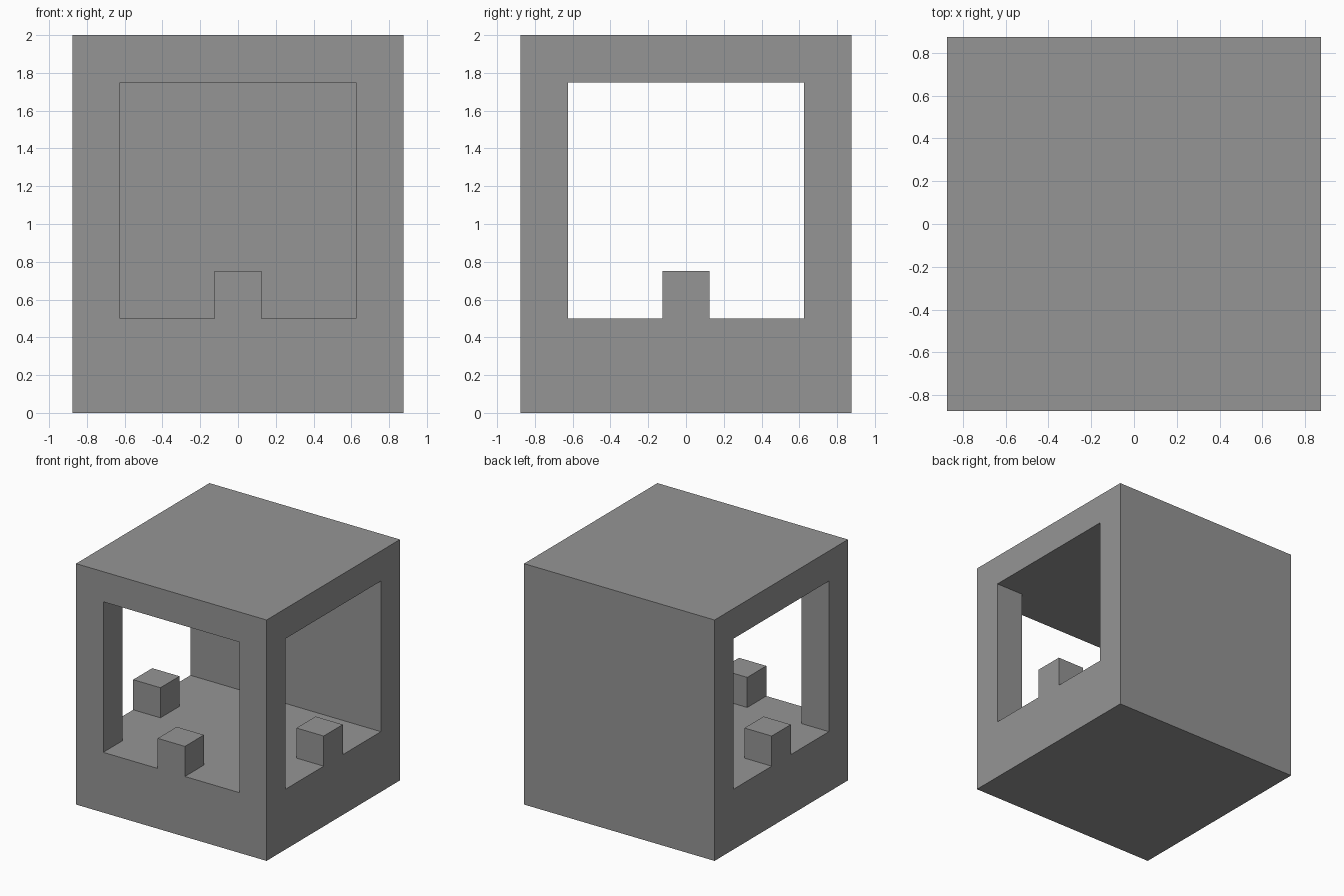
import bpy
import bmesh
from mathutils import Vector

# Grid lines along the plan and the height
PLAN = (-0.875, -0.625, -0.125, 0.125, 0.625, 0.875)
LEVELS = (0, 0.5, 0.75, 1.75, 2.0)
LAST = len(PLAN) - 2
MIDDLE = LAST // 2
ROOF = len(LEVELS) - 2

default = bpy.data.objects.get("Cube")
if default:
    bpy.data.objects.remove(default, do_unlink=True)

grey = bpy.data.materials.new("stone grey")
grey.use_nodes = True
colour = (0.3, 0.3, 0.3, 1)
grey.diffuse_color = colour
grey.node_tree.nodes["Principled BSDF"].inputs["Base Color"].default_value = colour


def is_solid(i, j, k):
    """Which blocks of the grid are filled."""
    if not (0 <= i <= LAST and 0 <= j <= LAST and 0 <= k <= ROOF):
        return False
    on_side = i in (0, LAST)
    slab = k in (0, ROOF)
    back_wall = j == LAST
    corner_post = on_side and j == 0
    sill_block = k == 1 and ((on_side and j == MIDDLE) or (j == 0 and i == MIDDLE))
    return slab or back_wall or corner_post or sill_block


def add_face(bm, cell, axis, step):
    """One face of a block, on the side given by axis and step."""
    u, v = (axis + 1) % 3, (axis + 2) % 3
    verts = []
    for du, dv in ((0, 0), (1, 0), (1, 1), (0, 1)):
        corner = list(cell)
        corner[axis] += step > 0
        corner[u] += du
        corner[v] += dv
        x, y, z = corner
        verts.append(bm.verts.new(Vector((PLAN[x], PLAN[y], LEVELS[z]))))
    bm.faces.new(verts if step > 0 else verts[::-1])


# Housing: slab, posts, back wall, roof and sill blocks in one skin
bm = bmesh.new()
for i in range(LAST + 1):
    for j in range(LAST + 1):
        for k in range(ROOF + 1):
            if not is_solid(i, j, k):
                continue
            for axis in range(3):
                for step in (-1, 1):
                    beside = [i, j, k]
                    beside[axis] += step
                    if not is_solid(*beside):
                        add_face(bm, (i, j, k), axis, step)
bmesh.ops.remove_doubles(bm, verts=bm.verts, dist=0.0001)

mesh = bpy.data.meshes.new("housing")
bm.to_mesh(mesh)
bm.free()
mesh.materials.append(grey)
housing = bpy.data.objects.new("housing", mesh)
bpy.context.scene.collection.objects.link(housing)
